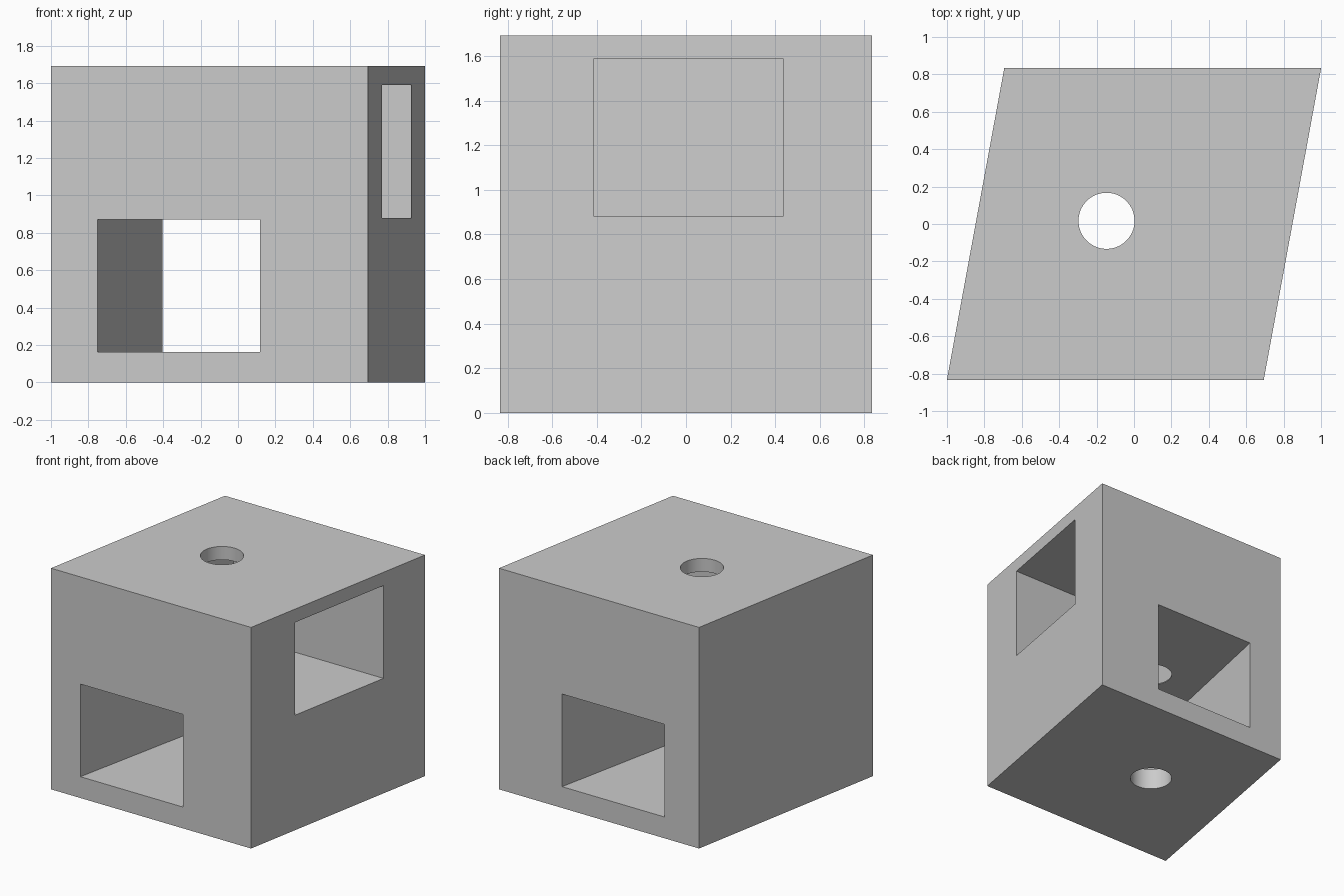
import bpy
import bmesh
import math

cube = bpy.data.objects.get("Cube")
if cube:
    bpy.data.objects.remove(cube, do_unlink=True)

HALF_Y = 0.833
HEIGHT = 1.692
SKEW = 0.184          # sideways lean of the block per unit of y
TUNNEL_SKEW = 0.209   # sideways lean of the tunnel per unit of y

grey = bpy.data.materials.new("plain grey")
grey.use_nodes = True
grey.diffuse_color = (0.6, 0.6, 0.6, 1)
grey.node_tree.nodes["Principled BSDF"].inputs["Base Color"].default_value = (0.6, 0.6, 0.6, 1)


def prism(name, outline, z0, z1):
    """Upright prism over a counter-clockwise outline."""
    bm = bmesh.new()
    base = bm.faces.new([bm.verts.new((x, y, z0)) for x, y in outline])
    top = bmesh.ops.extrude_face_region(bm, geom=[base])["geom"]
    bmesh.ops.translate(bm, vec=(0, 0, z1 - z0),
                        verts=[v for v in top if isinstance(v, bmesh.types.BMVert)])
    bmesh.ops.recalc_face_normals(bm, faces=bm.faces)
    mesh = bpy.data.meshes.new(name)
    bm.to_mesh(mesh)
    bm.free()
    mesh.materials.append(grey)
    obj = bpy.data.objects.new(name, mesh)
    bpy.context.collection.objects.link(obj)
    return obj


def leaning(x0, x1, y0, y1, skew):
    """Parallelogram whose x0 and x1 are measured at y = 0."""
    return [(x0 + skew * y0, y0), (x1 + skew * y0, y0),
            (x1 + skew * y1, y1), (x0 + skew * y1, y1)]


# Leaning block
block = prism("block", leaning(-0.847, 0.847, -HALF_Y, HALF_Y, SKEW), 0, HEIGHT)

# Tunnel from front to back, blind side pocket, round vertical shaft
circle = [(-0.147 + 0.15 * math.cos(a), 0.017 + 0.15 * math.sin(a))
          for a in (math.tau * i / 64 for i in range(64))]
cutters = [
    prism("tunnel_cutter", leaning(-0.577, 0.292, -1, 1, TUNNEL_SKEW), 0.163, 0.872),
    prism("pocket_cutter", leaning(-0.423, 1.2, -0.412, 0.435, SKEW), 0.880, 1.590),
    prism("shaft_cutter", circle, -0.2, HEIGHT + 0.2),
]

bpy.ops.object.select_all(action="DESELECT")
block.select_set(True)
bpy.context.view_layer.objects.active = block
for cutter in cutters:
    cutter.hide_render = True
    cut = block.modifiers.new(cutter.name, "BOOLEAN")
    cut.operation = "DIFFERENCE"
    cut.solver = "EXACT"
    cut.object = cutter
    bpy.ops.object.modifier_apply(modifier=cut.name)
    bpy.data.objects.remove(cutter, do_unlink=True)

# Smooth shaft wall, sharp block edges
bpy.ops.object.shade_smooth_by_angle(angle=math.radians(30))
